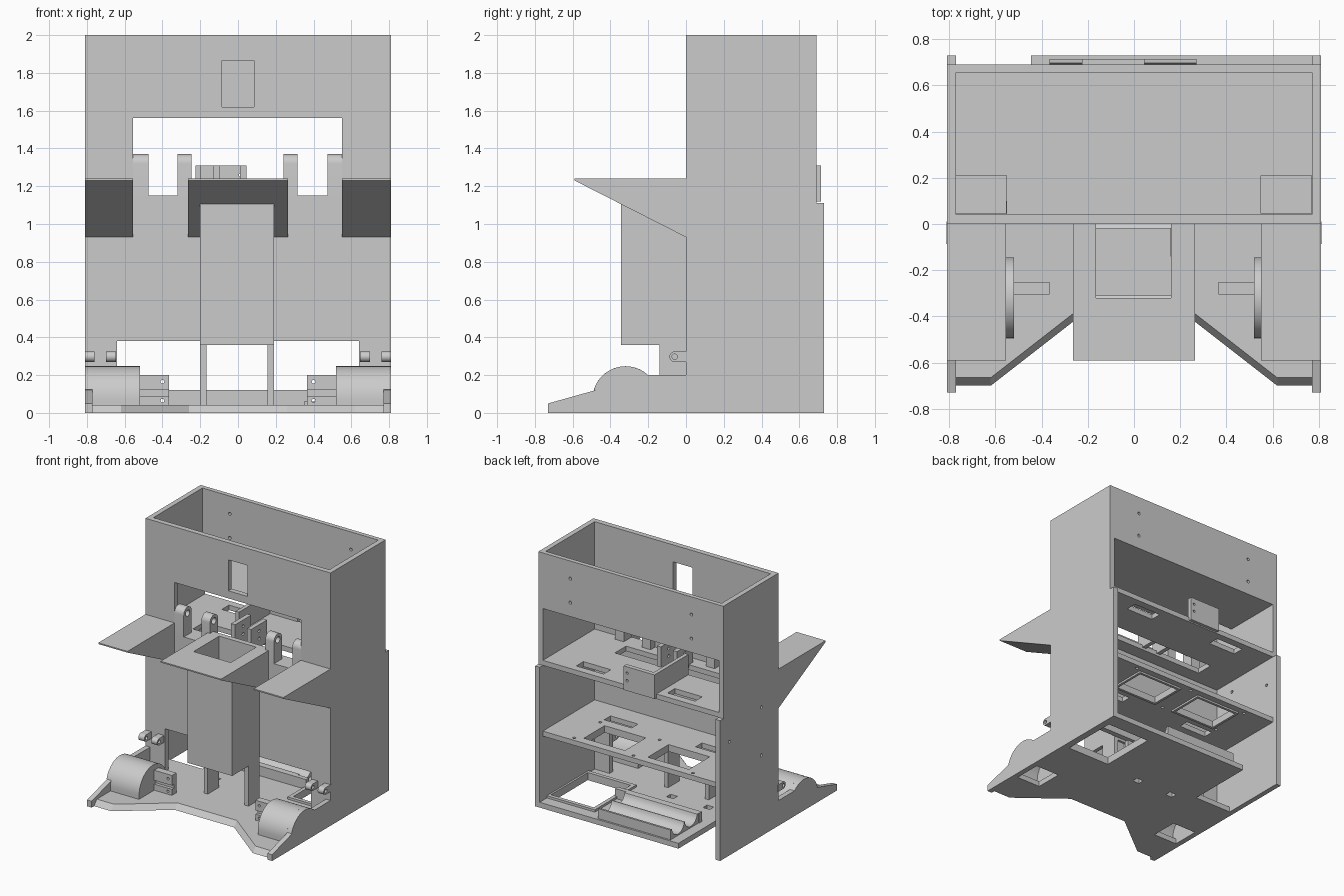
import bpy, bmesh, math
from mathutils import Vector

if "Cube" in bpy.data.objects:
    bpy.data.objects.remove(bpy.data.objects["Cube"])


def finish(name, bm):
    bmesh.ops.recalc_face_normals(bm, faces=bm.faces)
    me = bpy.data.meshes.new(name)
    bm.to_mesh(me)
    bm.free()
    ob = bpy.data.objects.new(name, me)
    bpy.context.collection.objects.link(ob)
    return ob


def prism(name, pts, axis, a, b):
    """Extrude a 2D outline: axis x uses (y,z), y uses (x,z), z uses (x,y)."""
    put = {'x': lambda p, t: (t, p[0], p[1]),
           'y': lambda p, t: (p[0], t, p[1]),
           'z': lambda p, t: (p[0], p[1], t)}[axis]
    bm = bmesh.new()
    f = bm.faces.new([bm.verts.new(put(p, a)) for p in pts])
    r = bmesh.ops.extrude_face_region(bm, geom=[f])
    d = Vector(put((0, 0), b - a))
    bmesh.ops.translate(bm, vec=d, verts=[v for v in r['geom'] if isinstance(v, bmesh.types.BMVert)])
    return finish(name, bm)


def box(name, x0, x1, y0, y1, z0, z1):
    return prism(name, [(x0, y0), (x1, y0), (x1, y1), (x0, y1)], 'z', z0, z1)


def arc(cx, cy, r, a0, a1, n=16):
    return [(cx + r * math.cos(math.radians(a0 + (a1 - a0) * i / n)),
             cy + r * math.sin(math.radians(a0 + (a1 - a0) * i / n))) for i in range(n + 1)]


def disc(c0, c1, r, axis, a, b, n=20):
    return prism('cutter', arc(c0, c1, r, 0, 360 - 360 / n, n - 1), axis, a, b)


def cut(ob, cutters):
    for c in cutters:
        c.hide_render = True
        m = ob.modifiers.new('cut', 'BOOLEAN')
        m.operation, m.solver, m.object = 'DIFFERENCE', 'EXACT', c
    bpy.context.view_layer.update()
    dg = bpy.context.evaluated_depsgraph_get()
    me = bpy.data.meshes.new_from_object(ob.evaluated_get(dg))
    ob.modifiers.clear()
    ob.data = me
    for c in cutters:
        bpy.data.objects.remove(c)
    return ob


def hole(*a):
    return box('cutter', *a)


def smooth(ob):
    bpy.ops.object.select_all(action='DESELECT')
    ob.select_set(True)
    bpy.context.view_layer.objects.active = ob
    bpy.ops.object.shade_smooth_by_angle(angle=math.radians(35))
    return ob


# Side walls with ramped toe, wheel hump and rear flange
side = [(-.73, 0), (-.73, .05), (-.48, .12)] + arc(-.32, .072, .175, 163, 47) + \
       [(-.2, .2), (0, .2), (0, 2), (.69, 2), (.69, 1.11), (.73, 1.11), (.73, 0)]
right_wall = prism('right_wall', side, 'x', .77, .81)
left_wall = prism('left_wall', side, 'x', -.81, -.77)
cut(left_wall, [disc(y, z, .012, 'x', -.9, -.7, 12) for y, z in ((.215, 1.02), (.615, .9), (.215, .64))])

# Front wall with display window, upper opening and lower opening
front = box('front_wall', -.77, .77, 0, .042, .04, 2)
cut(front, [hole(-.085, .085, -.1, .1, 1.62, 1.865),
            hole(-.555, .55, -.1, .1, 1.15, 1.56),
            hole(-.64, .64, -.1, .1, .03, .38)])

# Upper back panel with screw holes
back = box('back_panel', -.77, .77, .655, .69, 1.56, 2)
cut(back, [disc(x, z, .012, 'y', .6, .75, 12) for x in (-.53, .53) for z in (1.67, 1.86)])

# Floor plate with angled front edge, access hole and rear corner notch
m = [(.81, -.7), (.62, -.7), (.26, -.42)]
outline = m + [(-x, y) for x, y in m[::-1]] + \
    [(-.81, .73), (-.78, .73), (-.78, .19), (-.445, .19), (-.445, .73), (.81, .73)]
bm = bmesh.new()
inset = [(x, y + .035) if y < 0 else (x, y) for x, y in outline]
lo = [bm.verts.new((x, y, 0)) for x, y in outline]
hi = [bm.verts.new((x, y, .042)) for x, y in inset]
bm.faces.new(lo)
bm.faces.new(hi)
for i in range(len(lo)):
    j = (i + 1) % len(lo)
    bm.faces.new((lo[i], lo[j], hi[j], hi[i]))
floor = finish('floor_plate', bm)
cut(floor, [hole(.38, .755, .15, .61, -.1, .1),
            hole(.02, .08, .08, .13, -.1, .1),
            hole(-.3, -.24, .08, .13, -.1, .1),
            hole(.56, .768, -.43, -.21, -.1, .1),
            hole(-.768, -.56, -.43, -.21, -.1, .1)])

# Low rim around the floor access hole
rim = box('floor_hole_rim', .35, .77, .12, .64, .042, .06)
cut(rim, [hole(.38, .755, .15, .61, 0, .2)])

# Compartment floor below the open top
top_shelf = box('top_shelf', -.77, .77, .042, .655, 1.56, 1.6)
cut(top_shelf, [hole(s * .66 - .11, s * .66 + .109, .045, .21, 1.5, 1.7) for s in (-1, 1)])

# Middle shelf
mid = box('middle_shelf', -.77, .77, .042, .69, 1.11, 1.15)
cut(mid, [hole(s * .4 - .12, s * .4 + .12, .54, .63, 1, 1.3) for s in (-1, 1)] +
    [hole(-.5, .42, .15, .29, 1, 1.3)])

# Lower shelf with two framed openings and two slots
low = box('lower_shelf', -.77, .77, .042, .69, .55, .59)
cut(low, [hole(s * .28 - .18, s * .28 + .18, .36, .62, .5, .7) for s in (-1, 1)] +
    [hole(s * .4 - .12, s * .4 + .12, .2, .28, .5, .7) for s in (-1, 1)] +
    [disc(x, y, .012, 'z', .5, .7, 12) for x in (-.52, 0, .52) for y in (.33, .655)])
for s, n in ((-1, 'left'), (1, 'right')):
    fr = box(n + '_opening_frame', s * .28 - .2, s * .28 + .2, .34, .64, .535, .55)
    cut(fr, [hole(s * .28 - .18, s * .28 + .18, .36, .62, .5, .7)])

# Bracket on the middle shelf
plate = box('bracket_back_plate', -.225, .045, .68, .715, 1.12, 1.31)
cut(plate, [disc(.015, z, .01, 'y', .6, .8, 12) for z in (1.2, 1.26)])
box('bracket_side_plate', -.225, -.195, .29, .68, 1.15, 1.31)
for i, x in enumerate((-.13, .01)):
    tab = box('mount_tab_%d' % i, x, x + .035, .1, .3, 1.13, 1.31)
    cut(tab, [disc(.2, z, .012, 'x', x - .1, x + .1, 12) for z in (1.2, 1.26)])

# Sloped trays on the front
wedge = [(-.59, 1.24), (0.0, 1.24), (0.0, .93), (-.59, 1.23)]
prism('left_tray', wedge, 'x', -.81, -.555)
prism('right_tray', wedge, 'x', .55, .81)
centre = prism('centre_tray', [(-.59, 1.24), (.042, 1.24), (.042, .93), (0, .93), (-.59, 1.23)],
               'x', -.265, .265)
cut(centre, [hole(-.165, .16, -.32, .0, .8, 1.4)])

# Hollow chute under the centre tray, with two legs
chute = prism('chute', [(-.345, .36), (0, .36), (0, .935), (-.345, 1.11)], 'x', -.2, .19)
cut(chute, [hole(-.165, .16, -.31, -.02, .2, 1.3)])
for n, x in (('left', -.2), ('right', .157)):
    box(n + '_chute_leg', x, x + .033, -.14, .0, .04, .36)

# Upper hinge lugs
for i, (a, b) in enumerate(((-.555, -.475), (-.32, -.245), (.24, .315), (.475, .55))):
    lug = prism('upper_lug_%d' % i, [(0, 1.11), (.1, 1.11)] + arc(.05, 1.32, .05, 0, 180), 'x', a, b)
    smooth(cut(lug, [disc(.05, 1.32, .025, 'x', a - .1, b + .1)]))

for s, n in ((-1, 'left'), (1, 'right')):
    # Lower hinge lugs
    for k, c in enumerate((.785, .673)):
        lug = prism('%s_lower_lug_%d' % (n, k),
                    [(.01, .27), (.01, .325)] + arc(-.06, .2975, .0275, 90, 270),
                    'x', s * c - .026, s * c + .026)
        smooth(cut(lug, [disc(-.06, .2975, .014, 'x', s * c - .1, s * c + .1)]))
    # Wheel hump, hollow underneath
    x0, x1 = sorted((s * .77, s * .52))
    hump = prism(n + '_wheel_hump', [(-.145, .041)] + arc(-.32, .072, .175, 0, 180, 28) + [(-.495, .041)],
                 'x', x0, x1)
    i0, i1 = sorted((s * .768, s * .55))
    smooth(cut(hump, [disc(-.32, .072, .145, 'x', i0, i1, 32)]))
    # Motor mount beside the hump
    x0, x1 = sorted((s * .365, s * .52))
    mount = box(n + '_motor_mount', x0, x1, -.305, -.25, .04, .2)
    cut(mount, [hole(x0 - .01, x1 + .01, -.32, -.28, .09, .12)] +
        [disc(s * .40, z, .01, 'y', -.4, -.2, 12) for z in (.065, .165)])

# Battery cradle with two round troughs
prof = [(.365, .042), (.365, .12), (.38, .12)] + arc(.46, .13, .078, 188, 352, 14) + \
    arc(.62, .13, .078, 188, 352, 14) + [(.7, .12), (.715, .12), (.715, .042)]
smooth(prism('battery_cradle', prof, 'x', -.365, .27))
# Low bar across the floor in front of the cradle
box('cradle_front_bar', -.37, .365, .33, .365, .042, .12)
